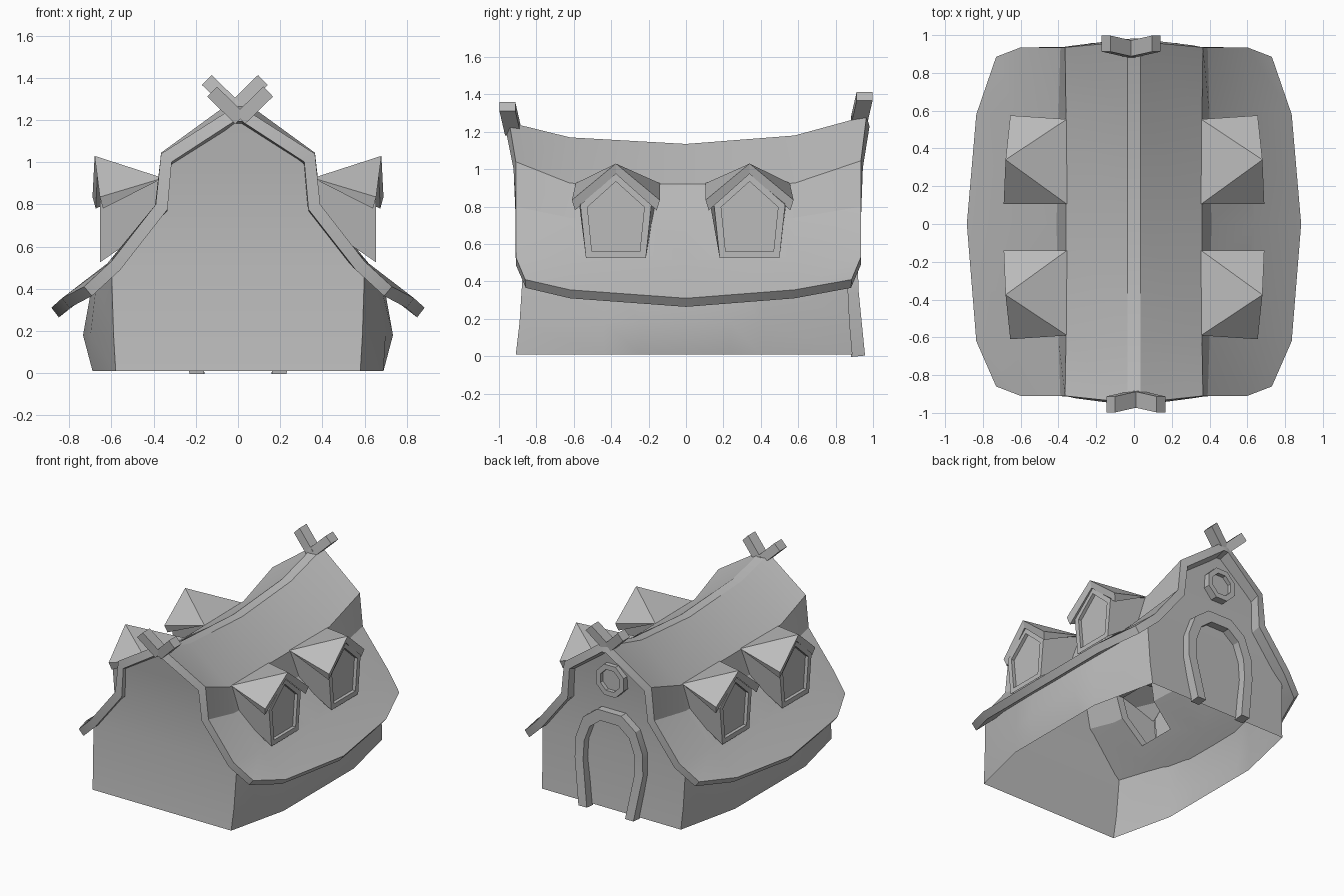
import bpy, bmesh, math
from mathutils import Vector

cube = bpy.data.objects.get("Cube")
if cube:
    bpy.data.objects.remove(cube)

grey = bpy.data.materials.new("plain grey")
grey.use_nodes = True
COLOUR = (0.5, 0.5, 0.5, 1)
grey.diffuse_color = COLOUR
grey.node_tree.nodes["Principled BSDF"].inputs["Base Color"].default_value = COLOUR


def make(name, verts, faces, solid=0, offset=-1, up=False, closed=False, angle=30, holes=()):
    """Mesh object with optional thickness and cut holes; up turns an open sheet to the sky."""
    bm = bmesh.new()
    vs = [bm.verts.new(v) for v in verts]
    for f in faces:
        bm.faces.new([vs[i] for i in f])
    bm.normal_update()
    if up and sum(f.normal.z * f.calc_area() for f in bm.faces) < 0:
        bmesh.ops.reverse_faces(bm, faces=bm.faces)
    if closed:
        bmesh.ops.recalc_face_normals(bm, faces=bm.faces)
    mesh = bpy.data.meshes.new(name)
    bm.to_mesh(mesh)
    bm.free()
    mesh.materials.append(grey)
    ob = bpy.data.objects.new(name, mesh)
    bpy.context.collection.objects.link(ob)
    bpy.ops.object.select_all(action="DESELECT")
    ob.select_set(True)
    bpy.context.view_layer.objects.active = ob
    if solid:
        mod = ob.modifiers.new("thickness", "SOLIDIFY")
        mod.thickness, mod.offset, mod.use_even_offset = solid, offset, True
        bpy.ops.object.modifier_apply(modifier=mod.name)
    for cutter in holes:
        mod = ob.modifiers.new("hole", "BOOLEAN")
        mod.operation, mod.solver, mod.object = "DIFFERENCE", "EXACT", cutter
        bpy.ops.object.modifier_apply(modifier=mod.name)
        bpy.data.objects.remove(cutter)
    bpy.ops.object.shade_smooth_by_angle(angle=math.radians(angle))
    return ob


def grid_faces(rows, cols):
    return [(r * cols + c, r * cols + c + 1, (r + 1) * cols + c + 1, (r + 1) * cols + c)
            for r in range(rows - 1) for c in range(cols - 1)]


BOX = [(i, (i + 1) % 4, (i + 1) % 4 + 4, i + 4) for i in range(4)] + [(3, 2, 1, 0), (4, 5, 6, 7)]
DORMERS = [(side, end) for side in (1, -1) for end in (-1, 1)]


def dormer_y(end):
    return end * 0.3575 - 0.0175


# Openings in the roof under the dormers
cutters = []
for side, end in DORMERS:
    section = [(-0.15, 0.545), (0.15, 0.545), (0.18, 0.885), (-0.18, 0.885)]
    cutter = make("dormer_cutter", [(side * x, dormer_y(end) + y, z)
                                    for x in (0.2, 0.64) for y, z in section], BOX, closed=True)
    cutter.hide_render = True
    cutters.append(cutter)


# Sagging roof: half sections from eave to ridge, mirrored
def roof_row(y, eave, mid, kink, shoulder, ridge, eave_in=0, ridge_out=0):
    half = [(eave[0], y - eave_in, eave[1]), (mid[0], y, mid[1]), (kink[0], y, kink[1]),
            (shoulder[0], y, shoulder[1]), (0.035, y + ridge_out, ridge)]
    return half + [(-x, yy, z) for x, yy, z in reversed(half)]


rows = [
    roof_row(-0.91, (0.73, 0.41), (0.60, 0.53), (0.39, 0.80), (0.365, 1.04), 1.25, -0.05, -0.035),
    roof_row(-0.62, (0.835, 0.355), (0.62, 0.52), (0.40, 0.74), (0.36, 0.925), 1.17),
    roof_row(0, (0.885, 0.31), (0.64, 0.50), (0.41, 0.725), (0.36, 0.92), 1.135),
    roof_row(0.58, (0.835, 0.355), (0.62, 0.52), (0.40, 0.74), (0.36, 0.925), 1.18),
    roof_row(0.935, (0.73, 0.41), (0.60, 0.53), (0.39, 0.80), (0.365, 1.045), 1.285, 0.05, 0.03),
]
make("roof", sum(rows, []), grid_faces(5, 10), solid=0.058, up=True, holes=cutters)

# Bulging side walls, open underneath
stations = [(-0.91, -0.87, 0.58, 0.59, 0.60, 0.49), (-0.44, -0.44, 0.69, 0.70, 0.67, 0.44),
            (-0.24, -0.24, 0.69, 0.735, 0.69, 0.43), (0.24, 0.24, 0.69, 0.735, 0.69, 0.43),
            (0.4, 0.4, 0.69, 0.70, 0.67, 0.44), (0.89, 0.86, 0.58, 0.59, 0.60, 0.49)]
for side, word in ((1, "left"), (-1, "right")):
    pts = []
    for y0, y1, base, bulge, top, z in stations:
        pts += [(side * base, y0, 0.01), (side * bulge, (y0 + y1) / 2, 0.18), (side * top, y1, z)]
    faces = grid_faces(6, 3)
    make(word + "_wall", pts, faces if side < 0 else [f[::-1] for f in faces], angle=40)

# Gable walls
for (y0, y1, *_), lean, word in ((stations[0], -0.05, "front"), (stations[-1], 0.04, "back")):
    half = [(0.58, y0, 0.01), (0.59, (y0 + y1) / 2, 0.18), (0.60, y1, 0.49),
            (0.36, y1, 0.78), (0.335, y1 + lean / 2, 1.01), (0.015, y1 + lean, 1.21)]
    pts = [(s * x, y, z) for x, y, z in half for s in (-1, 1)]
    faces = [(i, i + 1, i + 3, i + 2) for i in range(0, 10, 2)]
    make(word + "_gable", pts, faces if y0 < 0 else [f[::-1] for f in faces])


# Crossed beams at both ridge ends
def beam(name, a, b, width, depth):
    a, b = Vector(a), Vector(b)
    v = Vector((0, depth / 2, 0))
    u = (b - a).cross(v).normalized() * width / 2
    pts = [p + i * u + j * v for p in (a, b) for i, j in ((-1, -1), (1, -1), (1, 1), (-1, 1))]
    make(name, pts, BOX, closed=True)


for word, y, dx, z in (("front", -1, 0.01, 1.335), ("back", 1, -0.015, 1.39)):
    for s in (-1, 1):
        beam(f"{word}_ridge_beam_{'left' if s > 0 else 'right'}",
             (dx, y * 0.925, z - 0.13), (dx + s * 0.133, y * 0.955, z), 0.066, 0.085)


# Dormers: pentagon window front, sides running back to the roof shoulder, wedge roof
def dormer(side, end, name):
    def p(x, y, z):
        return (side * x, dormer_y(end) + end * y, z)

    edge = [(0.655, 0.235, 0.835), (0.68, 0, 1.03), (0.69, -0.235, 0.835)]
    roof = [p(*v) for v in edge] + [p(x - 0.015, y * 0.93, z - 0.055) for x, y, z in edge]
    roof += [p(0.355, 0.215, 0.925), p(0.355, -0.235, 0.925)]
    make(name + "_roof", roof, [(0, 1, 6), (1, 7, 6), (1, 2, 7), (3, 6, 4), (4, 6, 7), (4, 7, 5),
                                (0, 3, 4, 1), (1, 4, 5, 2), (0, 6, 3), (2, 5, 7)],
         closed=True, angle=10)
    front = [(-0.16, 0.525), (0.16, 0.525), (0.19, 0.81), (0, 0.975), (-0.19, 0.81)]
    inner = [(y * 0.8, 0.735 + (z - 0.735) * 0.83) for y, z in front]
    pts = [p(0.40, -0.19, 0.70), p(0.40, 0.18, 0.70), p(0.355, 0.21, 0.92),
           p(0.355, 0, 0.92), p(0.355, -0.23, 0.92)]
    pts += [p(0.655, y, z) for y, z in front]
    pts += [p(x, y, z) for x in (0.655, 0.63) for y, z in inner]
    faces = [(k + i, k + (i + 1) % 5, k + 5 + (i + 1) % 5, k + 5 + i)
             for k in (0, 5, 10) for i in range(5) if k + i]
    faces.append(tuple(range(15, 20)))
    if side * end < 0:
        faces = [f[::-1] for f in faces]
    make(name, pts, faces, angle=10)


for side, end in DORMERS:
    dormer(side, end, f"{'left' if side > 0 else 'right'}_{'back' if end > 0 else 'front'}_dormer")


# Raised frames on the back gable
def frame(name, outer, inner, y, thick, loop=False):
    n = len(outer)
    pts = [(x, y - 0.1 * min(z, 0.4), z) for x, z in outer + inner]
    faces = [(i, (i + 1) % n, n + (i + 1) % n, n + i) for i in range(n if loop else n - 1)]
    make(name, pts, faces, solid=thick, offset=0, angle=20)


def arch(half):
    return half + [(-x, z) for x, z in reversed(half)]


frame("door_arch",
      arch([(0.23, 0), (0.285, 0.34), (0.28, 0.50), (0.22, 0.66), (0.10, 0.75)]),
      arch([(0.16, 0), (0.215, 0.34), (0.21, 0.48), (0.165, 0.60), (0.075, 0.67)]), 0.92, 0.075)


def octagon(r):
    return [(r * math.cos(a * math.pi / 4 + 0.39) - 0.01,
             0.995 + r * math.sin(a * math.pi / 4 + 0.39)) for a in range(8)]


frame("round_window_frame", octagon(0.125), octagon(0.085), 0.935, 0.06, loop=True)
make("round_window_pane", [(x, 0.895, z) for x, z in octagon(0.1)], [tuple(range(7, -1, -1))])
